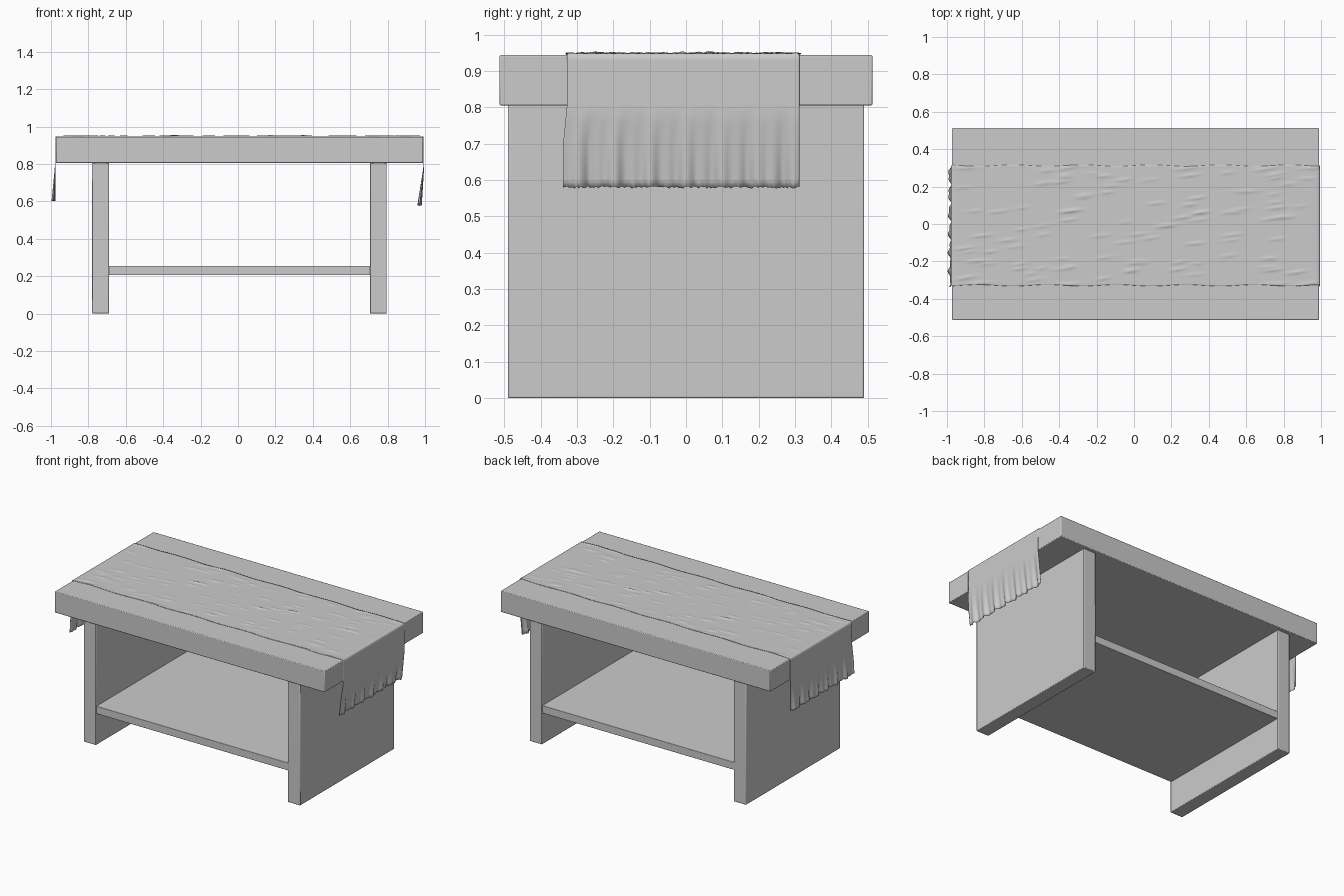
import bpy, math, random

if "Cube" in bpy.data.objects:
    bpy.data.objects.remove(bpy.data.objects["Cube"])
random.seed(4)

grey = bpy.data.materials.new("plain grey")
grey.diffuse_color = (0.6, 0.6, 0.6, 1)
grey.use_nodes = True
grey.node_tree.nodes["Principled BSDF"].inputs["Base Color"].default_value = grey.diffuse_color


def box(name, x0, x1, y, z0, z1, bevel=0.004):
    """Box spanning x0..x1, -y..y, z0..z1 with slightly eased edges."""
    bpy.ops.mesh.primitive_cube_add(size=1, location=((x0 + x1) / 2, 0, (z0 + z1) / 2))
    ob = bpy.context.object
    ob.name = name
    ob.scale = (x1 - x0, 2 * y, z1 - z0)
    bpy.ops.object.transform_apply(location=False, rotation=False, scale=True)
    mod = ob.modifiers.new("eased edges", 'BEVEL')
    mod.width = bevel
    mod.segments = 2
    ob.data.materials.append(grey)
    bpy.ops.object.shade_smooth_by_angle(angle=math.radians(30))
    return ob


# Table
box("table_top", -0.973, 0.989, 0.513, 0.805, 0.944)
box("left_leg_panel", -0.78, -0.69, 0.49, 0, 0.806)
box("right_leg_panel", 0.705, 0.795, 0.49, 0, 0.806)
box("lower_shelf", -0.692, 0.707, 0.485, 0.205, 0.255, 0.002)

# Runner cloth: lengthwise profile (x, z), swept across y
PROFILE = [(-0.985, 0.604), (-0.979, 0.72), (-0.976, 0.80), (-0.976, 0.942),
           (-0.971, 0.9463), (0.987, 0.9463), (0.9915, 0.942), (0.992, 0.80),
           (0.991, 0.77), (0.981, 0.68), (0.972, 0.60), (0.970, 0.58)]
path = [PROFILE[0]]
for a, b in zip(PROFILE, PROFILE[1:]):
    n = max(1, round(math.dist(a, b) / 0.014))
    path += [(a[0] + (b[0] - a[0]) * k / n, a[1] + (b[1] - a[1]) * k / n)
             for k in range(1, n + 1)]

# Small wrinkles: long thin bumps running nearly along x
bumps = [(random.uniform(-0.94, 0.95), random.uniform(-0.30, 0.29),
          random.uniform(0.025, 0.05), random.uniform(0.002, 0.004))
         for _ in range(95)]
bumps += [(x, y, 0.06, 0.003) for x, y in
          ((-0.83, -0.32), (-0.35, -0.32), (0.75, -0.32), (0.92, -0.32),
           (-0.9, 0.3), (-0.35, 0.3), (0.28, 0.3), (0.7, 0.295), (0.95, 0.3))]


def wrinkle(x, y):
    h = 0
    for bx, by, length, height in bumps:
        dx = x - bx
        dy = y - by - 0.12 * dx
        if abs(dx) < 0.13 and abs(dy) < 0.025:
            h += height * math.exp(-(dx / length) ** 2 - (dy / 0.008) ** 2)
    return min(h, 0.006)


NY = 120
hem = [random.uniform(-0.003, 0.003) for _ in range(NY + 1)]
verts, faces = [], []
for x, z in path:
    drop = max(0, (0.80 - z) / 0.2)          # 0 at table edge, 1 at hem
    side = 1 if x > 0 else -1
    for j in range(NY + 1):
        t = j / NY
        y = -0.328 + 0.64 * t
        px, pz = x, z
        if z > 0.945:
            pz += wrinkle(x, y)
            y += 0.004 * math.sin(x * 17) * (2 * t - 1)
        if drop > 0:
            # hanging folds, deeper towards the hem
            fold = 0.6 * math.sin(y * 62 + 1) + 0.4 * math.sin(y * 131 + side)
            px += 0.010 * drop * fold
            pz += hem[j] * drop
            y -= 0.010 * (1 - t) * min(1, drop * 2)
        verts.append((px, y, pz))
W = NY + 1
for i in range(len(path) - 1):
    for j in range(NY):
        faces.append((i * W + j, (i + 1) * W + j, (i + 1) * W + j + 1, i * W + j + 1))

mesh = bpy.data.meshes.new("runner_cloth")
mesh.from_pydata(verts, [], faces)
mesh.materials.append(grey)
cloth = bpy.data.objects.new("runner_cloth", mesh)
bpy.context.collection.objects.link(cloth)
thick = cloth.modifiers.new("cloth thickness", 'SOLIDIFY')
thick.thickness = 0.002
thick.offset = 1
bpy.ops.object.select_all(action='DESELECT')
cloth.select_set(True)
bpy.context.view_layer.objects.active = cloth
bpy.ops.object.shade_smooth_by_angle(angle=math.radians(50))
